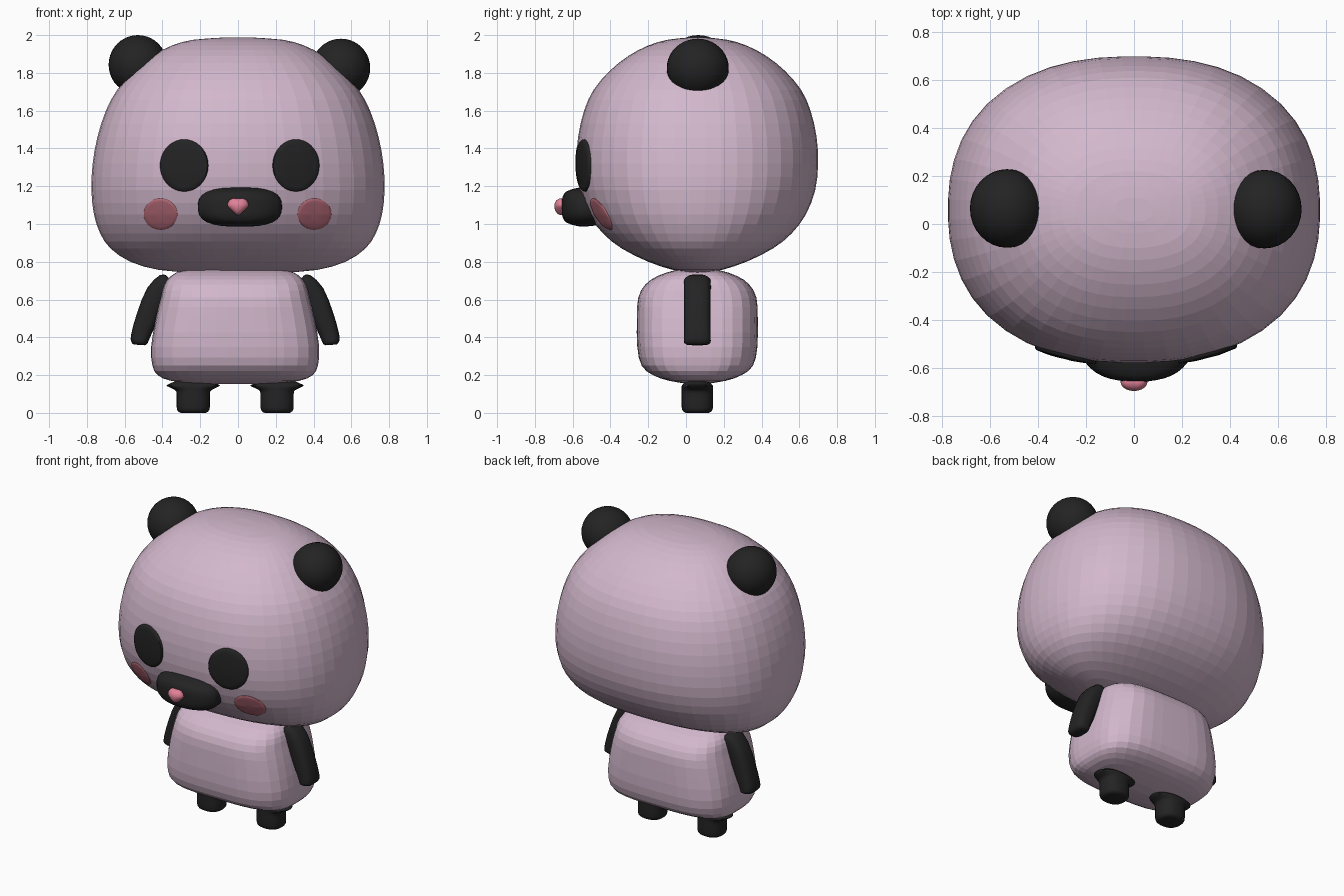
import bpy, bmesh, math
from mathutils import Vector
from mathutils.bvhtree import BVHTree

cube = bpy.data.objects.get("Cube")
if cube:
    bpy.data.objects.remove(cube, do_unlink=True)


def material(name, rgb):
    m = bpy.data.materials.new(name)
    m.use_nodes = True
    color = (*rgb, 1)
    m.diffuse_color = color
    bsdf = next(n for n in m.node_tree.nodes if n.type == 'BSDF_PRINCIPLED')
    bsdf.inputs["Base Color"].default_value = color
    bsdf.inputs["Roughness"].default_value = 0.8
    return m


LILAC = material("pale lilac", (0.65, 0.48, 0.61))
BLACK = material("soft black", (0.017, 0.017, 0.017))
BLUSH = material("blush", (0.50, 0.155, 0.20))
PINK = material("nose pink", (0.76, 0.22, 0.31))
MID = -0.015   # middle of the body and limbs
DEEP = 0.06    # middle of head and body in depth


def finish(name, bm, mat, smooth):
    bmesh.ops.recalc_face_normals(bm, faces=bm.faces)
    me = bpy.data.meshes.new(name)
    bm.to_mesh(me)
    bm.free()
    me.materials.append(mat)
    ob = bpy.data.objects.new(name, me)
    bpy.context.collection.objects.link(ob)
    if smooth:
        bpy.ops.object.select_all(action='DESELECT')
        ob.select_set(True)
        bpy.context.view_layer.objects.active = ob
        bpy.ops.object.shade_smooth_by_angle(angle=math.radians(50))
    return ob


def spline(rows, steps):
    """Smooth in-between rows through the given rows of vectors."""
    out = []
    for i in range(len(rows) - 1):
        p = [rows[max(0, min(len(rows) - 1, i + k))] for k in (-1, 0, 1, 2)]
        for s in range(steps):
            t = s / steps
            out.append([b + (c - a) * (t / 2) + (2 * a - 5 * b + 4 * c - d) * (t * t / 2)
                        + (3 * b - a - 3 * c + d) * (t ** 3 / 2)
                        for a, b, c, d in zip(*p)])
    return out + [rows[-1]]


def loft(name, mat, rows, power, seg=40, steps=2, smooth=True):
    """Skin rounded-box sections, each given as centre, u and v half axes."""
    bm = bmesh.new()
    rings = []
    for c, u, v in spline(rows, steps):
        ring = []
        for k in range(seg):
            a = math.tau * (k + 0.5) / seg
            x, y = math.cos(a), math.sin(a)
            r = (abs(x) ** power + abs(y) ** power) ** (-1 / power)
            ring.append(bm.verts.new(c + u * (x * r) + v * (y * r)))
        rings.append(ring)
    for low, high in zip(rings, rings[1:]):
        for k in range(seg):
            j = (k + 1) % seg
            bm.faces.new((low[k], low[j], high[j], high[k]))
    bm.faces.new(rings[0])
    bm.faces.new(rings[-1])
    return finish(name, bm, mat, smooth)


def upright(x, profile):
    """Level sections from (height, half width, half depth)."""
    return [(Vector((x, DEEP, z)), Vector((w, 0, 0)), Vector((0, d, 0)))
            for z, w, d in profile]


def ball(name, mat, center, size, shape=None):
    bm = bmesh.new()
    bmesh.ops.create_uvsphere(bm, u_segments=32, v_segments=20, radius=1)
    for v in bm.verts:
        if shape:
            shape(v.co)
        v.co = Vector(a * b for a, b in zip(v.co, size)) + Vector(center)
    return finish(name, bm, mat, True)


# Head
head = loft("head", LILAC, upright(0, [
    (0.74, 0.22, 0.03), (0.757, 0.42, 0.13), (0.80, 0.57, 0.26), (0.87, 0.675, 0.40),
    (0.95, 0.73, 0.50), (1.05, 0.763, 0.575), (1.18, 0.777, 0.625), (1.32, 0.77, 0.64),
    (1.46, 0.745, 0.632), (1.60, 0.70, 0.60), (1.71, 0.64, 0.55), (1.81, 0.55, 0.465),
    (1.89, 0.455, 0.365), (1.945, 0.35, 0.26), (1.975, 0.24, 0.16), (1.987, 0.08, 0.05),
]), 2.35, seg=48, smooth=False)

# Body
loft("body", LILAC, upright(MID, [
    (0.152, 0.18, 0.04), (0.17, 0.34, 0.15), (0.20, 0.41, 0.235), (0.25, 0.438, 0.295),
    (0.35, 0.445, 0.318), (0.50, 0.42, 0.32), (0.61, 0.393, 0.313), (0.68, 0.375, 0.275),
    (0.725, 0.34, 0.21), (0.755, 0.27, 0.12), (0.77, 0.10, 0.03),
]), 3.4, seg=40, smooth=False)

# Arms and legs, mirrored about the body middle
for side, label in ((1, "left"), (-1, "right")):
    arm = [(0.345, 0.705, 0.03, 50), (0.36, 0.69, 0.055, 46), (0.415, 0.63, 0.06, 33),
           (0.465, 0.51, 0.058, 22), (0.502, 0.405, 0.05, 14), (0.508, 0.372, 0.043, 8),
           (0.508, 0.36, 0.03, 4)]
    rows = []
    for x, z, w, tilt in arm:
        t = math.radians(tilt)
        rows.append((Vector((MID + side * x, DEEP, z)),
                     Vector((side * w * math.cos(t), 0, w * math.sin(t))),
                     Vector((0, 0.07 if w > 0.04 else 0.05, 0))))
    loft(label + "_arm", BLACK, rows, 3, seg=24)
    loft(label + "_leg", BLACK, upright(MID + side * 0.222, [
        (0, 0.066, 0.06), (0.008, 0.08, 0.075), (0.03, 0.088, 0.083), (0.10, 0.088, 0.083),
        (0.122, 0.098, 0.083), (0.142, 0.14, 0.083), (0.152, 0.13, 0.075), (0.18, 0.07, 0.05),
    ]), 2.4, seg=28)

# Ears, one sitting a little higher
ball("right_ear", BLACK, (-0.53, 0.065, 1.843), (0.155, 0.164, 0.157))
ball("left_ear", BLACK, (0.545, 0.062, 1.826), (0.155, 0.164, 0.155))

# Eyes and cheeks lie on the head surface
bm = bmesh.new()
bm.from_mesh(head.data)
surface = BVHTree.FromBMesh(bm)
bm.free()


def patch(name, mat, x, z, rx, rz, lift):
    """Thin oval following the head, with its rim sunk into it."""
    bm = bmesh.new()
    seg, rings = 36, []

    def point(r, a, out):
        px, pz = x + rx * r * math.cos(a), z + rz * r * math.sin(a)
        hit = surface.ray_cast(Vector((px, -3, pz)), Vector((0, 1, 0)))[0]
        return bm.verts.new((px, hit.y - out, pz))

    for r, out in ((0.2, lift), (0.4, lift), (0.6, lift), (0.8, lift), (0.96, lift),
                   (1, lift * 0.6), (1, -0.01)):
        rings.append([point(r, math.tau * k / seg, out) for k in range(seg)])
    for inner, outer in zip(rings, rings[1:]):
        for k in range(seg):
            j = (k + 1) % seg
            bm.faces.new((inner[k], inner[j], outer[j], outer[k]))
    bm.faces.new(rings[0])
    finish(name, bm, mat, True)


patch("right_eye", BLACK, -0.285, 1.31, 0.128, 0.138, 0.014)
patch("left_eye", BLACK, 0.307, 1.31, 0.124, 0.138, 0.014)
patch("right_cheek", BLUSH, -0.41, 1.052, 0.089, 0.083, 0.007)
patch("left_cheek", BLUSH, 0.405, 1.052, 0.089, 0.083, 0.007)

# Muzzle, built from the face outwards
loft("muzzle", BLACK, [
    (Vector((0.01, y, 1.09)), Vector((w, 0, 0)), Vector((0, 0, h)))
    for y, w, h in ((-0.45, 0.215, 0.095), (-0.54, 0.222, 0.104), (-0.58, 0.212, 0.10),
                    (-0.62, 0.17, 0.088), (-0.645, 0.115, 0.072), (-0.657, 0.05, 0.04))
], 2.8, seg=36)


# Nose, narrowing to a point below
def taper(co):
    co.x *= 1 + 0.35 * min(0, co.z) * 1.6
    co.z -= 0.25 * max(0, co.z) * (1 - abs(co.x))


ball("nose", PINK, (0, -0.66, 1.097), (0.056, 0.037, 0.05), taper)
